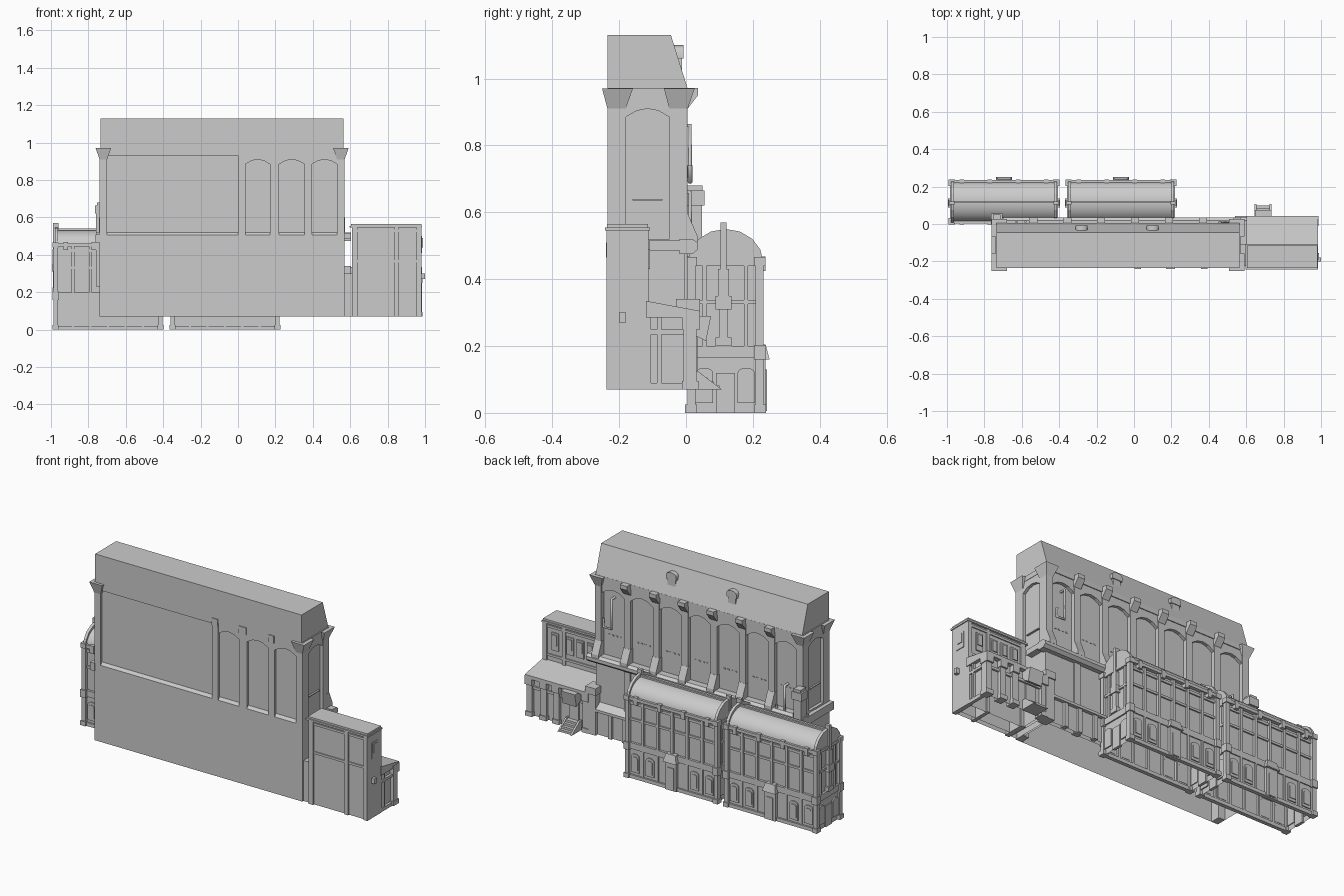
import bpy, bmesh, math

parts = {}

def bm_of(name):
    return parts.setdefault(name, bmesh.new()) if name not in parts else parts[name]

def frustum(name, lo, z0, hi, z1, open_bottom=False):
    """Rectangle lo=(x0,x1,y0,y1) at z0 joined to rectangle hi at z1."""
    bm = bm_of(name)
    v = []
    for (x0, x1, y0, y1), z in ((lo, z0), (hi, z1)):
        v += [bm.verts.new(p) for p in ((x0, y0, z), (x1, y0, z), (x1, y1, z), (x0, y1, z))]
    for i in range(4):
        j = (i + 1) % 4
        bm.faces.new((v[i], v[j], v[j + 4], v[i + 4]))
    bm.faces.new(v[4:])
    if not open_bottom:
        bm.faces.new(v[3::-1])

def box(name, x0, x1, y0, y1, z0, z1, open_bottom=False):
    r = (x0, x1, y0, y1)
    frustum(name, r, z0, r, z1, open_bottom)

def prism(name, axis, pts, a, b):
    """Profile (y,z) extruded along x, or (x,z) extruded along y."""
    bm = bm_of(name)
    mk = (lambda p, t: (t, p[0], p[1])) if axis == 'x' else (lambda p, t: (p[0], t, p[1]))
    r0 = [bm.verts.new(mk(p, a)) for p in pts]
    r1 = [bm.verts.new(mk(p, b)) for p in pts]
    n = len(pts)
    for i in range(n):
        j = (i + 1) % n
        bm.faces.new((r0[i], r0[j], r1[j], r1[i]))
    bm.faces.new(r0)
    bm.faces.new(r1[::-1])

def spandrel(name, axis, u0, u1, z0, z1, ztop, a, b):
    """Wall infill above a low pointed arch."""
    m = (u0 + u1) / 2
    d = (u1 - u0) * 0.25
    zc = z0 + 0.75 * (z1 - z0)
    prism(name, axis, [(u0, ztop), (u0, z0), (m - d, zc), (m, z1), (m + d, zc), (u1, z0), (u1, ztop)], a, b)

def arched(name, axis, u, w, z0, z1, a, b):
    """Round-headed raised panel centred on u."""
    pts = [(u - w, z0), (u + w, z0)]
    pts += [(u + w * math.cos(t * math.pi / 6), z1 - w * 0.6 + 0.6 * w * math.sin(t * math.pi / 6)) for t in range(7)]
    prism(name, axis, pts, a, b)

# ---- main hall: open-bottomed lower mass and recessed upper core
box("hall_lower_wall", -0.74, 0.57, -0.235, -0.005, 0.07, 0.49, True)
box("hall_upper_core", -0.722, 0.552, -0.222, -0.018, 0.49, 0.965)
prism("hall_sill", 'x', [(-0.235, 0.49), (-0.235, 0.505), (-0.222, 0.52), (-0.1, 0.52), (-0.1, 0.49)], -0.74, 0.57)
prism("hall_roof", 'x', [(-0.235, 0.97), (0.005, 0.97), (-0.045, 1.13), (-0.235, 1.13)], -0.735, 0.565)
box("hall_cornice", -0.74, 0.57, -0.235, 0.005, 0.945, 0.972)
for x0, x1 in ((-0.74, -0.70), (0.53, 0.57)):
    for y0, y1 in ((-0.235, -0.18), (-0.05, 0.005)):
        box("corner_pillar", x0, x1, y0, y1, 0.07 if y0 < -0.1 else 0.49, 0.95)
        e = 0.021
        frustum("corner_capital", (x0, x1, y0, y1), 0.91, (x0 - e, x1 + e, y0 - 0.016, y1 + e), 0.97)
# end bays
for a, b in ((-0.738, -0.72), (0.55, 0.568)):
    spandrel("end_arch", 'x', -0.18, -0.05, 0.885, 0.91, 0.95, a, b)
    box("end_sill", a, b, -0.19, -0.04, 0.49, 0.52)
    box("end_slot", a + 0.004, b - 0.004, -0.16, -0.07, 0.635, 0.64)

# back bays: pillars, flared feet, brackets and arches
pitch = 1.27 / 7
xs = [-0.72 + pitch * i for i in range(8)]
for i, x in enumerate(xs):
    if 0 < i < 7:
        box("back_pillar", x - 0.02, x + 0.02, -0.03, 0.003, 0.5, 0.95)
        prism("back_bracket", 'x', [(-0.01, 0.90), (0.005, 0.91), (0.036, 0.95), (0.036, 0.972), (-0.01, 0.972)], x - 0.022, x + 0.022)
    prism("buttress_foot", 'x', [(-0.02, 0.51), (0.034, 0.51), (0.034, 0.53), (0.004, 0.60), (-0.02, 0.60)], x - 0.022, x + 0.022)
    if i < 7:
        spandrel("back_arch", 'y', x + 0.02, x + pitch - 0.02, 0.875, 0.905, 0.95, -0.025, 0.0)
        for k in range(4):
            c = x + pitch * 0.3 + k * pitch * 0.133
            box("wall_slots", c - 0.006, c + 0.006, -0.02, -0.015, 0.638, 0.644)
# front bays: three arches and one wide panel
for x0, x1 in ((0.0, 0.04), (0.17, 0.22), (0.355, 0.395)):
    box("front_pillar", x0, x1, -0.235, -0.21, 0.5, 0.95)
    box("front_bracket", x0 + 0.002, x1 - 0.002, -0.24, -0.21, 0.925, 0.965)
for x0, x1 in ((0.04, 0.17), (0.22, 0.355), (0.395, 0.53)):
    spandrel("front_arch", 'y', x0, x1, 0.885, 0.91, 0.95, -0.234, -0.215)
box("front_panel_head", -0.70, 0.0, -0.232, -0.215, 0.93, 0.95)

# ledge along the back, wrapping the right end
led = [(-0.02, 0.475), (0.02, 0.475), (0.036, 0.49), (0.036, 0.508), (0.02, 0.52), (-0.02, 0.52)]
prism("back_ledge", 'x', led, -0.76, 0.605)
box("end_ledge", 0.565, 0.605, -0.11, 0.0, 0.485, 0.515)
box("end_ledge", -0.762, -0.735, -0.24, 0.0, 0.465, 0.51)

# roof vents with rounded hoods
for x in (-0.28, 0.10):
    arched("roof_vent", 'y', x, 0.024, 1.0, 1.095, -0.06, -0.012)
    arched("vent_hood", 'y', x, 0.032, 1.06, 1.1, -0.06, -0.008)

# flue on the left back corner
box("corner_flue", -0.758, -0.71, 0.0, 0.048, 0.23, 0.63)
box("corner_flue", -0.765, -0.703, 0.0, 0.055, 0.62, 0.665)
box("corner_flue", -0.755, -0.713, 0.0, 0.05, 0.665, 0.68)

# ---- two vaulted wings behind
YC = 0.118
def vault(hw, zb, zt, n=12):
    return [(YC + hw * math.cos(math.pi * k / n), zb + (zt - zb) * math.sin(math.pi * k / n)) for k in range(n + 1)]

for cx in (-0.695, -0.07):
    L, R = cx - 0.28, cx + 0.28
    box("wing_lower", L, R, YC - 0.102, YC + 0.102, 0.0, 0.2, True)
    box("wing_upper", L + 0.005, R - 0.005, YC - 0.095, YC + 0.095, 0.2, 0.45)
    prism("wing_vault", 'x', vault(0.105, 0.45, 0.532), L, R)
    box("ridge_cap", L, R, YC - 0.006, YC + 0.006, 0.525, 0.54)
    for s in (-1, 1):
        def ybox(n, x0, x1, d0, d1, z0, z1):
            a, b = sorted((YC + s * d0, YC + s * d1))
            box(n, x0, x1, a, b, z0, z1)
        ybox("wing_eave", L - 0.008, R + 0.008, 0.09, 0.116, 0.445, 0.462)
        ybox("wing_band", L, R, 0.09, 0.108, 0.165, 0.2)
        ybox("wing_band", L, R, 0.09, 0.103, 0.325, 0.338)
        ybox("wing_band", L, R, 0.09, 0.103, 0.415, 0.43)
        ybox("wing_plinth", L, R, 0.09, 0.112, 0.0, 0.02)
        for k in range(1, 6):
            x = L + k * 0.56 / 6
            ybox("wing_pilaster", x - 0.008, x + 0.008, 0.09, 0.108, 0.2, 0.45)
            ybox("wing_pilaster", x - 0.006, x + 0.006, 0.09, 0.107, 0.0, 0.18)
        for k in range(4):
            x = cx + (k - 1.5) * 0.15
            ybox("eave_bracket", x - 0.012, x + 0.012, 0.09, 0.12, 0.425, 0.468)
        for k in (0, 1, 4, 5):
            x = L + (k + 0.5) * 0.56 / 6
            a = YC + s * 0.1
            arched("wing_window", 'y', x, 0.026, 0.035, 0.14, a, a + s * 0.008)
            arched("wing_window", 'y', x, 0.018, 0.05, 0.125, a, a + s * 0.012)
        for xe in (L, R):
            ybox("wing_corner_post", xe - 0.012, xe + 0.012, 0.09, 0.114, 0.0, 0.455)
            ybox("post_foot", xe - 0.016, xe + 0.016, 0.085, 0.121, 0.0, 0.025)
            ybox("post_cap", xe - 0.017, xe + 0.017, 0.085, 0.121, 0.16, 0.203)
            ybox("post_cap", xe - 0.016, xe + 0.016, 0.085, 0.12, 0.44, 0.467)
    # porch on the outer side
    box("porch", cx - 0.035, cx + 0.035, 0.2, 0.238, 0.0, 0.165, True)
    frustum("porch_hood", (cx - 0.042, cx + 0.042, 0.2, 0.25), 0.16, (cx - 0.03, cx + 0.03, 0.2, 0.238), 0.205)
    box("porch_door", cx - 0.02, cx + 0.02, 0.23, 0.242, 0.005, 0.13)
    # gable ends
    for s, xe in ((-1, L), (1, R)):
        def xb(n, d0, d1, y0, y1, z0, z1):
            a, b = sorted((xe + s * d0, xe + s * d1))
            box(n, a, b, y0, y1, z0, z1)
        prism("gable_rib", 'x', vault(0.113, 0.45, 0.55, 8), xe - s * 0.012, xe + s * 0.004)
        xb("gable_band", -0.01, 0.008, YC - 0.1, YC + 0.1, 0.165, 0.2)
        xb("gable_band", -0.01, 0.005, YC - 0.1, YC + 0.1, 0.325, 0.337)
        xb("gable_band", -0.01, 0.008, YC - 0.1, YC + 0.1, 0.44, 0.455)
        xb("gable_door", -0.01, 0.006, 0.09, 0.146, 0.0, 0.12)
        for y in (0.055, 0.18):
            arched("gable_window", 'x', y, 0.026, 0.03, 0.135, xe - s * 0.005, xe + s * 0.007)
            xb("gable_pilaster", -0.01, 0.004, y - 0.006, y + 0.006, 0.2, 0.45)
        # finial post
        for w, z0, z1, d in ((0.024, 0.2, 0.225, 0.018), (0.014, 0.225, 0.31, 0.014), (0.024, 0.31, 0.35, 0.02),
                             (0.017, 0.35, 0.43, 0.016), (0.009, 0.43, 0.57, 0.013)):
            xb("gable_finial", -0.015, d, YC - 0.006 - w, YC - 0.006 + w, z0, z1)

# ---- right annex: tall front block and lower back block
box("annex_tower", 0.615, 0.975, -0.228, -0.12, 0.07, 0.555, True)
box("annex_roof_slab", 0.595, 0.985, -0.243, -0.108, 0.545, 0.555)
box("annex_roof_slab", 0.605, 0.98, -0.236, -0.114, 0.555, 0.565)
box("annex_link", 0.56, 0.62, -0.225, -0.01, 0.07, 0.30, True)
for x0, x1 in ((0.61, 0.638), (0.838, 0.858), (0.955, 0.98)):
    box("annex_pilaster", x0, x1, -0.238, -0.112, 0.07, 0.55)
for z0, z1 in ((0.36, 0.373), (0.522, 0.535)):
    box("annex_band", 0.612, 0.98, -0.234, -0.114, z0, z1)
box("annex_end_panel", 0.97, 0.984, -0.2, -0.145, 0.41, 0.5)
box("annex_end_panel", 0.98, 1.0, -0.2, -0.18, 0.27, 0.3)
box("annex_end_panel", 0.97, 0.988, -0.19, -0.155, 0.44, 0.49)
for x in (0.68, 0.745, 0.81, 0.905):
    box("annex_window", x - 0.022, x + 0.022, -0.125, -0.113, 0.4, 0.5)
    box("annex_window", x - 0.014, x + 0.014, -0.125, -0.108, 0.43, 0.49)
box("annex_lower", 0.605, 0.965, -0.2, 0.015, 0.07, 0.29, True)
prism("annex_lower_roof", 'x', [(-0.12, 0.285), (0.042, 0.285), (0.042, 0.305), (-0.12, 0.335)], 0.6, 0.985)
box("annex_end_frame", 0.96, 0.978, -0.22, 0.02, 0.07, 0.09)
box("annex_end_frame", 0.96, 0.978, -0.22, 0.02, 0.235, 0.25)
for y in (-0.215, -0.11, -0.08):
    box("annex_end_frame", 0.96, 0.978, y - 0.006, y + 0.006, 0.07, 0.285)
for x in (0.61, 0.795, 0.875, 0.965):
    box("annex_post", x - 0.018, x + 0.018, -0.008, 0.032, 0.07, 0.3)
    box("annex_post_foot", x - 0.022, x + 0.022, -0.012, 0.038, 0.07, 0.095)
    box("annex_post_cap", x - 0.022, x + 0.022, -0.012, 0.042, 0.25, 0.3)
box("annex_rail", 0.61, 0.965, 0.0, 0.025, 0.225, 0.24)
# entrance with canopy and steps
box("entrance_door", 0.66, 0.72, 0.0, 0.024, 0.12, 0.22)
prism("entrance_canopy", 'x', [(0.01, 0.24), (0.06, 0.215), (0.075, 0.29), (0.01, 0.29)], 0.648, 0.735)
for k in range(4):
    box("entrance_steps", 0.655, 0.725, 0.01, 0.1 - k * 0.018, 0.07 + k * 0.012, 0.082 + k * 0.012)
for x in (0.65, 0.73):
    prism("stair_side", 'x', [(0.01, 0.07), (0.107, 0.07), (0.035, 0.125), (0.01, 0.125)], x - 0.005, x + 0.005)

# ---- low lean-to and posts under the back ledge
box("lean_to", 0.2, 0.6, -0.01, 0.015, 0.07, 0.21, True)
prism("lean_to_roof", 'x', [(-0.01, 0.205), (0.035, 0.205), (0.035, 0.22), (-0.01, 0.25)], 0.2, 0.6)
box("hall_end_post", 0.545, 0.6, -0.03, 0.035, 0.07, 0.34)
box("hall_end_post", 0.54, 0.605, -0.03, 0.042, 0.3, 0.34)
for x in (0.27, 0.37, 0.46):
    box("lean_to_post", x - 0.012, x + 0.012, 0.0, 0.028, 0.07, 0.21)
for x in xs[1:7]:
    box("back_lower_pilaster", x - 0.02, x + 0.02, -0.02, 0.004, 0.07, 0.48)

# ---- build the meshes
for name, bm in parts.items():
    bmesh.ops.recalc_face_normals(bm, faces=bm.faces)
    me = bpy.data.meshes.new(name)
    bm.to_mesh(me)
    bm.free()
    if name in ("wing_vault", "roof_vent", "vent_hood"):
        me.polygons.foreach_set("use_smooth", [True] * len(me.polygons))
        me.set_sharp_from_angle(angle=math.radians(35))
    bpy.context.collection.objects.link(bpy.data.objects.new(name, me))

# bent wall pipes on the back
for i, x in enumerate((0.46, -0.63)):
    z = 0.86 if i == 0 else 0.66
    path = [(x, -0.02, z), (x, 0.012, z), (x, 0.012, z - 0.17), (x + 0.05, 0.012, z - 0.17), (x + 0.05, 0.012, z - 0.12)]
    cu = bpy.data.curves.new("wall_pipe", 'CURVE')
    cu.dimensions = '3D'
    cu.bevel_depth = 0.007
    cu.bevel_resolution = 1
    cu.use_fill_caps = True
    sp = cu.splines.new('POLY')
    sp.points.add(len(path) - 1)
    for p, c in zip(sp.points, path):
        p.co = (*c, 1)
    bpy.context.collection.objects.link(bpy.data.objects.new("wall_pipe", cu))
